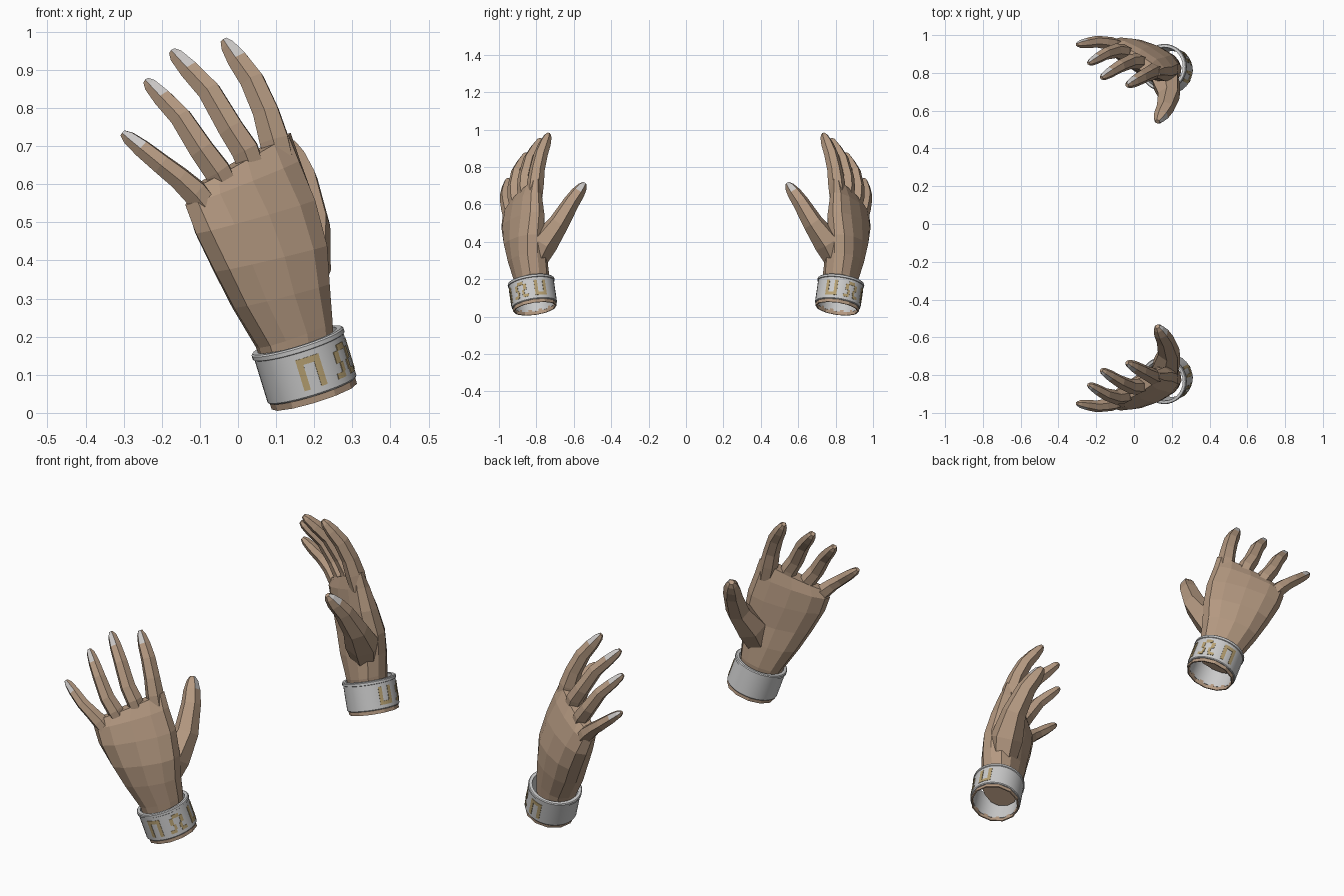
import bpy, bmesh, math
from mathutils import Vector as V

if "Cube" in bpy.data.objects:
    bpy.data.objects.remove(bpy.data.objects["Cube"])


def material(name, rgb):
    m = bpy.data.materials.new(name)
    m.diffuse_color = (*rgb, 1)
    m.use_nodes = True
    m.node_tree.nodes["Principled BSDF"].inputs["Base Color"].default_value = m.diffuse_color
    return m


SKIN = material("skin", (0.46, 0.32, 0.22))
NAIL = material("nail", (0.60, 0.58, 0.57))
GOLD = material("inlay", (0.48, 0.36, 0.17))


def loft(bm, rings, cap=True, loop=False):
    """Skin a list of point rings; returns the side faces per segment."""
    vs = [[bm.verts.new(p) for p in r] for r in rings]
    n, out = len(vs[0]), []
    pairs = list(zip(vs, vs[1:])) + ([(vs[-1], vs[0])] if loop else [])
    for a, b in pairs:
        out.append([bm.faces.new((a[j], a[(j + 1) % n], b[(j + 1) % n], b[j])) for j in range(n)])
    if cap and not loop:
        bm.faces.new(vs[0][::-1])
        bm.faces.new(vs[-1])
    return out


def finish(bm, name, mats=()):
    bmesh.ops.recalc_face_normals(bm, faces=bm.faces)
    me = bpy.data.meshes.new(name)
    bm.to_mesh(me)
    bm.free()
    for m in mats:
        me.materials.append(m)
    ob = bpy.data.objects.new(name, me)
    bpy.context.collection.objects.link(ob)
    return ob


def activate(ob):
    bpy.ops.object.select_all(action='DESELECT')
    ob.select_set(True)
    bpy.context.view_layer.objects.active = ob


def mirror(ob):
    m = ob.modifiers.new("other_side", 'MIRROR')
    m.use_axis = (False, True, False)
    m.use_mirror_merge = False


# Palm: rings given by little-finger edge, thumb edge and half thickness
PALM = [
    ((0.080, -0.855, 0.10), (0.245, -0.785, 0.17), 0.080),
    ((0.055, -0.865, 0.17), (0.240, -0.785, 0.24), 0.088),
    ((-0.010, -0.900, 0.275), (0.235, -0.795, 0.34), 0.092),
    ((-0.060, -0.935, 0.370), (0.230, -0.795, 0.44), 0.088),
    ((-0.110, -0.960, 0.470), (0.200, -0.785, 0.56), 0.077),
    ((-0.138, -0.960, 0.545), (0.162, -0.790, 0.665), 0.058),
    ((-0.122, -0.945, 0.588), (0.138, -0.790, 0.735), 0.034),
]
HAND_AXIS = V((-0.28, -0.08, 0.95))


def power(x, e):
    return math.copysign(abs(x) ** e, x)


def palm_ring(left, right, t):
    left, right = V(left), V(right)
    c, w = (left + right) / 2, (right - left) / 2
    n = w.cross(HAND_AXIS).normalized()
    ang = [math.tau * i / 12 for i in range(12)]
    return [c + w * power(math.cos(a), 0.85) + n * t * power(math.sin(a), 0.85) for a in ang]


bm = bmesh.new()
loft(bm, [palm_ring(*r) for r in PALM])
hand = finish(bm, "hands", (SKIN, NAIL))


# Fingers: centre line points with radii, six-sided, nail on the back of the tip
def finger(name, pts, back):
    path = [(V(p[:3]), p[3]) for p in pts]
    (p0, r0), (p1, r1) = path[-2:]
    path.insert(-1, (p0.lerp(p1, 0.6), r0 + (r1 - r0) * 0.35))
    path.append((p1 + (p1 - p0).normalized() * 0.02, r1 * 0.5))
    rings = []
    for i, (p, r) in enumerate(path):
        d = (path[min(i + 1, len(path) - 1)][0] - path[max(i - 1, 0)][0]).normalized()
        n = (V(back) - d * V(back).dot(d)).normalized()
        s = d.cross(n)
        rings.append([p + (s * math.cos(k * math.pi / 3) + n * 1.08 * math.sin(k * math.pi / 3)) * r
                      for k in range(6)])
    bm = bmesh.new()
    for seg in loft(bm, rings)[-2:]:
        seg[1].material_index = 1
    return finish(bm, name, (SKIN, NAIL))


BACK = (0.40, -0.90, 0.15)
fingers = [
    finger("index_finger", [(0.115, -0.810, 0.64, 0.040), (0.095, -0.805, 0.715, 0.043),
                            (0.073, -0.795, 0.79, 0.038), (0.037, -0.775, 0.872, 0.035),
                            (-0.026, -0.740, 0.962, 0.021)], BACK),
    finger("middle_finger", [(0.045, -0.855, 0.62, 0.036), (0.018, -0.862, 0.69, 0.040),
                             (-0.018, -0.860, 0.745, 0.037), (-0.075, -0.835, 0.843, 0.033),
                             (-0.160, -0.782, 0.935, 0.021)], BACK),
    finger("ring_finger", [(-0.025, -0.900, 0.58, 0.036), (-0.055, -0.912, 0.635, 0.039),
                           (-0.095, -0.917, 0.69, 0.036), (-0.150, -0.902, 0.775, 0.031),
                           (-0.228, -0.858, 0.858, 0.020)], BACK),
    finger("little_finger", [(-0.065, -0.935, 0.52, 0.036), (-0.115, -0.950, 0.58, 0.037),
                             (-0.155, -0.960, 0.617, 0.032), (-0.200, -0.965, 0.652, 0.029),
                             (-0.287, -0.952, 0.722, 0.019)], BACK),
    finger("thumb", [(0.150, -0.810, 0.28, 0.055), (0.168, -0.757, 0.395, 0.075),
                     (0.185, -0.680, 0.50, 0.056), (0.165, -0.612, 0.613, 0.044),
                     (0.130, -0.553, 0.697, 0.026)], (0.95, -0.10, 0.2)),
]
for f in fingers:
    b = hand.modifiers.new("join", 'BOOLEAN')
    b.operation, b.solver, b.object = 'UNION', 'EXACT', f
    activate(hand)
    bpy.ops.object.modifier_apply(modifier=b.name)
    bpy.data.objects.remove(f)
mirror(hand)

# Cuff frame, tilted with the wrist
BASE = V((0.195, -0.81, 0.06))
AX = V((-0.29, -0.14, 0.944)).normalized()
UX = (V((1, 0, 0)) - AX * AX.x).normalized()
UY = AX.cross(UX)


def polar(r, deg, z):
    a = math.radians(deg)
    return BASE + UX * r * math.cos(a) + UY * r * math.sin(a) + AX * z


def tube(name, profile, sides, mats=()):
    bm = bmesh.new()
    loft(bm, [[polar(r, 360 * i / sides, z) for r, z in profile] for i in range(sides)], loop=True)
    ob = finish(bm, name, mats)
    mirror(ob)
    return ob


# Metal cuff with a lip at the top
cuff = tube("cuffs", [(0.119, 0), (0.122, 0.004), (0.122, 0.121), (0.126, 0.123), (0.126, 0.134),
                      (0.122, 0.138), (0.108, 0.138), (0.108, 0)], 32)
activate(cuff)
bpy.ops.object.shade_smooth_by_angle(angle=math.radians(30))

# Faceted skin edge under the cuff
tube("wrist_edge", [(0.111, -0.018), (0.117, -0.018), (0.117, 0.01), (0.111, 0.01)], 12, (SKIN,))

# Raised fret pattern on the cuff: angle from, angle to, height from, height to
FRET = [(-97, -89, 0.02, 0.105), (-75, -67, 0.02, 0.105), (-89, -75, 0.088, 0.105),
        (-38, -22, 0.09, 0.107), (-46, -38, 0.06, 0.092), (-22, -14, 0.06, 0.092),
        (-40, -34, 0.035, 0.06), (-26, -20, 0.035, 0.06), (-50, -36, 0.02, 0.035),
        (-24, -10, 0.02, 0.035),
        (7, 15, 0.02, 0.105), (29, 37, 0.02, 0.105), (15, 29, 0.02, 0.037)]
bm = bmesh.new()
for a0, a1, z0, z1 in FRET:
    loft(bm, [[polar(r, a0 + (a1 - a0) * k / 3, z) for r, z in
               ((0.120, z0), (0.1238, z0), (0.1238, z1), (0.120, z1))] for k in range(4)])
mirror(finish(bm, "cuff_inlay", (GOLD,)))
